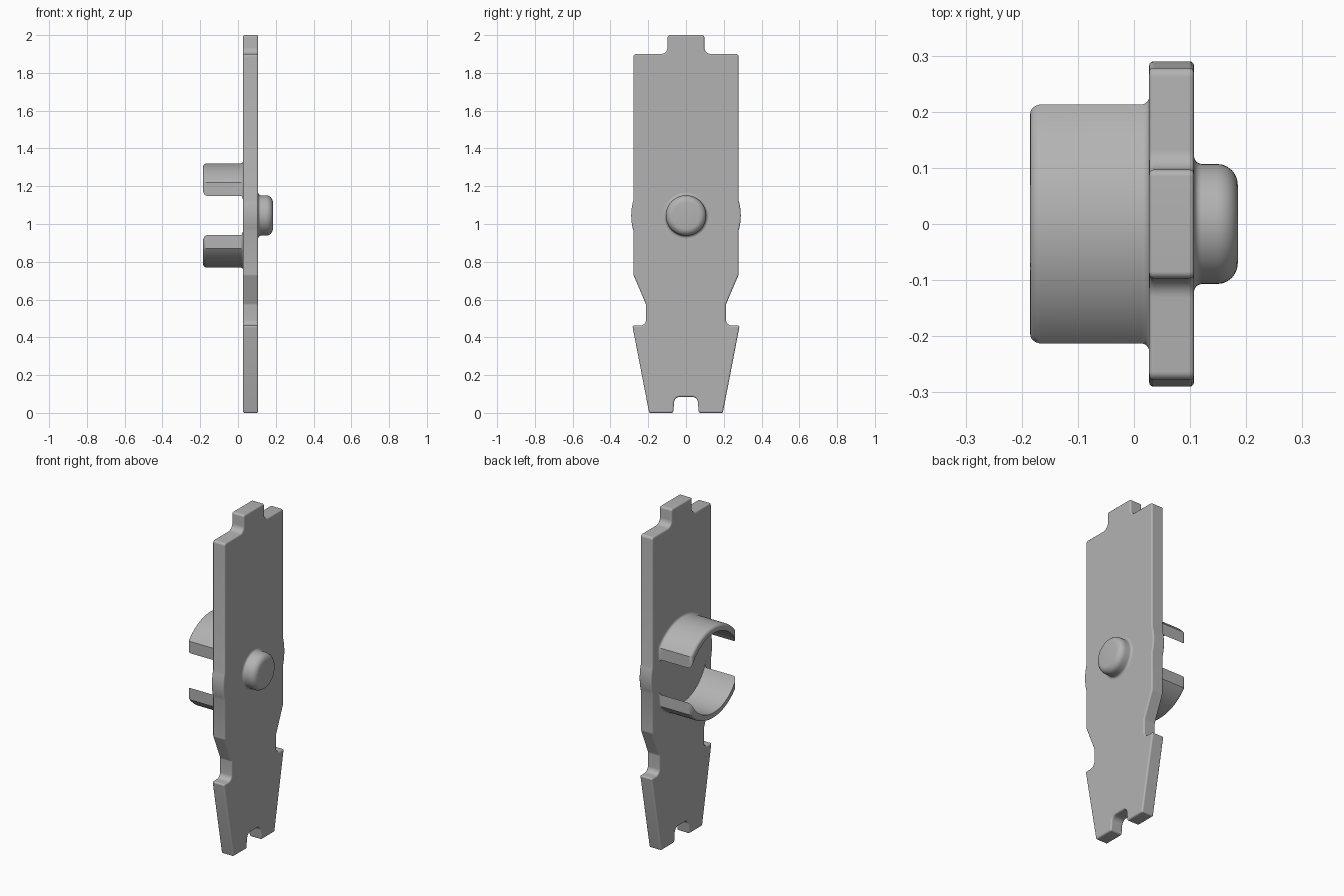
import bpy, bmesh
from math import sin, cos, asin, pi, tan, radians
from mathutils import Vector

cube = bpy.data.objects.get("Cube")
if cube:
    bpy.data.objects.remove(cube, do_unlink=True)

grey = bpy.data.materials.new("light grey")
grey.use_nodes = True
colour = (0.45, 0.45, 0.45, 1)
grey.diffuse_color = colour
grey.node_tree.nodes["Principled BSDF"].inputs["Base Color"].default_value = colour

PIVOT = 1.045            # height of the button and clip axis
BACK, FACE = 0.027, 0.107  # x of the two plate faces


def loft(name, loops):
    """Skin a stack of closed loops and cap both ends."""
    bm = bmesh.new()
    rings = [[bm.verts.new(p) for p in loop] for loop in loops]
    n = len(rings[0])
    for a, b in zip(rings, rings[1:]):
        for i in range(n):
            j = (i + 1) % n
            bm.faces.new((a[i], a[j], b[j], b[i]))
    bm.faces.new(rings[0])
    bm.faces.new(rings[-1])
    bmesh.ops.recalc_face_normals(bm, faces=bm.faces)
    mesh = bpy.data.meshes.new(name)
    bm.to_mesh(mesh)
    bm.free()
    mesh.materials.append(grey)
    obj = bpy.data.objects.new(name, mesh)
    bpy.context.collection.objects.link(obj)
    return obj


def smooth(obj):
    bpy.ops.object.select_all(action='DESELECT')
    obj.select_set(True)
    bpy.context.view_layer.objects.active = obj
    bpy.ops.object.shade_smooth_by_angle(angle=radians(35))


def rounded(points, steps=6):
    """Round each corner (y, z, radius) of an open outline."""
    out = []
    for i, (y, z, r) in enumerate(points):
        p = Vector((y, z))
        if r == 0:
            out.append(p)
            continue
        u = (Vector(points[i - 1][:2]) - p).normalized()
        v = (Vector(points[i + 1][:2]) - p).normalized()
        half = u.angle(v) / 2
        centre = p + (u + v).normalized() * r / sin(half)
        start, end = p + u * r / tan(half), p + v * r / tan(half)
        for k in range(steps + 1):
            d = start.lerp(end, k / steps) - centre
            out.append(centre + d.normalized() * r)
    return out


# Flat plate: half outline with a shallow round bulge at the pivot, mirrored
lower = [(0, 0.085, 0), (0.06, 0.085, 0.03), (0.068, 0, 0.01), (0.195, 0, 0.008),
         (0.284, 0.462, 0.008), (0.212, 0.462, 0.03), (0.212, 0.575, 0.02),
         (0.278, 0.73, 0.02), (0.278, PIVOT - 0.082, 0)]
upper = [(0.278, PIVOT + 0.082, 0), (0.278, 1.9, 0.015), (0.097, 1.9, 0.035),
         (0.097, 2, 0.012), (0, 2, 0)]
sweep = asin(0.082 / 0.29)
bulge = [Vector((0.29 * cos(t), PIVOT + 0.29 * sin(t)))
         for t in (sweep * k / 5 for k in range(-4, 5))]
half_outline = rounded(lower) + bulge + rounded(upper)
outline = half_outline + [Vector((-p.x, p.y)) for p in reversed(half_outline[1:-1])]
plate = loft("plate", [[(x, p.x, p.y) for p in outline] for x in (BACK, FACE)])
bevel = plate.modifiers.new("soft rim", 'BEVEL')
bevel.width = 0.008
bevel.segments = 3
bevel.limit_method = 'ANGLE'
bevel.angle_limit = radians(60)
smooth(plate)

# Round button: filleted foot, rounded crown
QUARTER = [k * pi / 12 for k in range(7)]
foot = [(FACE + 0.014 * (1 - cos(t)), 0.121 - 0.014 * sin(t)) for t in QUARTER]
crown = [(0.148 + 0.037 * sin(t), 0.07 + 0.037 * cos(t)) for t in QUARTER]
button = loft("button", [[(x, r * cos(a), PIVOT + r * sin(a))
                          for a in (2 * pi * k / 48 for k in range(48))]
                         for x, r in [(0.1, 0.121)] + foot + crown])
smooth(button)


# Two clip jaws: arcs of one ring, trimmed flat at the sides
def jaw_loop(x, grow, side):
    loop = []
    for radius, way in ((0.275 + grow, 1), (0.237, -1)):
        a = asin((0.213 + grow) / radius)
        for k in range(33):
            t = way * a * (k / 16 - 1)
            loop.append((x, radius * sin(t), PIVOT + side * radius * cos(t)))
    return loop


tip = [(-0.165 - 0.02 * cos(t), -0.017 * (1 - sin(t))) for t in QUARTER]
root = [(BACK - 0.014 * (1 - sin(t)), 0.014 * (1 - cos(t))) for t in QUARTER]
for name, side in (("upper_jaw", 1), ("lower_jaw", -1)):
    jaw = loft(name, [jaw_loop(x, g, side)
                      for x, g in tip + root + [(0.035, 0.014)]])
    smooth(jaw)
